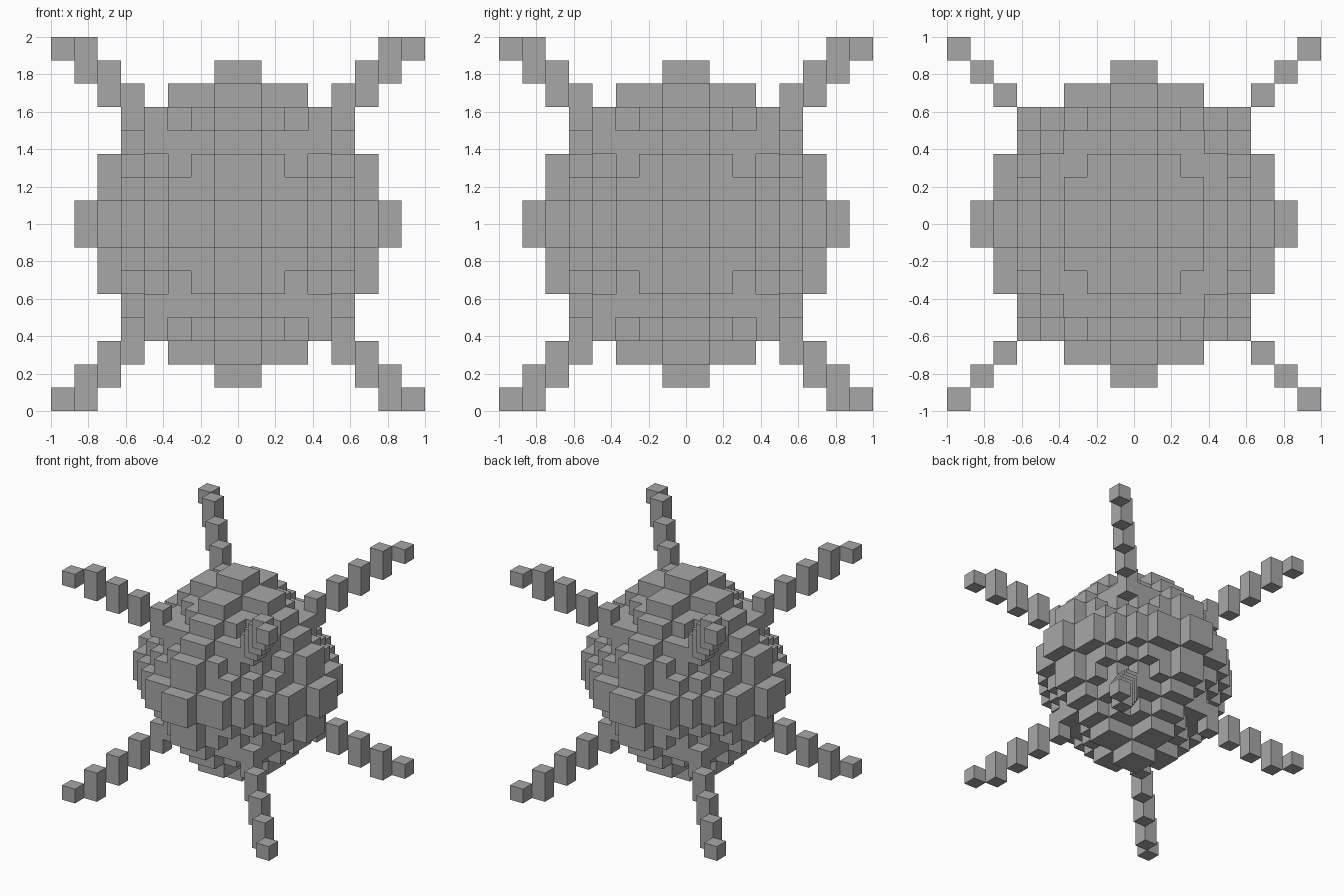
import bpy, bmesh
from itertools import permutations, product
from mathutils import Vector

CELL = 0.125

cube = bpy.data.objects.get("Cube")
if cube:
    bpy.data.objects.remove(cube, do_unlink=True)

grey = bpy.data.materials.new("stone_grey")
grey.use_nodes = True
colour = (0.39, 0.39, 0.39, 1)
grey.diffuse_color = colour
grey.node_tree.nodes["Principled BSDF"].inputs["Base Color"].default_value = colour


def block_object(name, cells):
    """Skin a set of grid cells with flat outer faces only."""
    bm = bmesh.new()
    for cell in cells:
        for axis, side in product(range(3), (-1, 1)):
            neighbour = list(cell)
            neighbour[axis] += side
            if tuple(neighbour) in cells:
                continue
            u, v = (axis + 1) % 3, (axis + 2) % 3
            ring = [(0, 0), (1, 0), (1, 1), (0, 1)]
            if side < 0:
                ring.reverse()
            verts = []
            for du, dv in ring:
                p = Vector(cell)
                p[axis] += max(side, 0)
                p[u] += du
                p[v] += dv
                verts.append(bm.verts.new(p * CELL + Vector((0, 0, 1))))
            bm.faces.new(verts)
    bmesh.ops.remove_doubles(bm, verts=bm.verts[:], dist=0.001)
    mesh = bpy.data.meshes.new(name)
    bm.to_mesh(mesh)
    bm.free()
    mesh.materials.append(grey)
    obj = bpy.data.objects.new(name, mesh)
    bpy.context.collection.objects.link(obj)
    return obj


# Round body: overlapping centred boxes, given by half sizes in cells
boxes = set()
for half in [(7, 1, 1), (6, 3, 1), (5, 4, 1), (5, 3, 2)]:
    boxes.update(permutations(half))
boxes.update([(4, 3, 4), (3, 4, 4), (4, 4, 2)])

body = set()
for hx, hy, hz in boxes:
    body.update(product(range(-hx, hx), range(-hy, hy), range(-hz, hz)))
block_object("body", body)

# Eight stepped spikes, one through each corner of the grid
for sx, sy, sz in product((-1, 1), repeat=3):
    spike = set()
    for step in range(3, 8):
        for height in (step, min(step + 1, 7)):
            spike.add(tuple(i if s > 0 else -1 - i
                            for i, s in zip((step, step, height), (sx, sy, sz))))
    name = "_".join(["upper" if sz > 0 else "lower",
                     "back" if sy > 0 else "front",
                     "left" if sx > 0 else "right", "spike"])
    block_object(name, spike)
